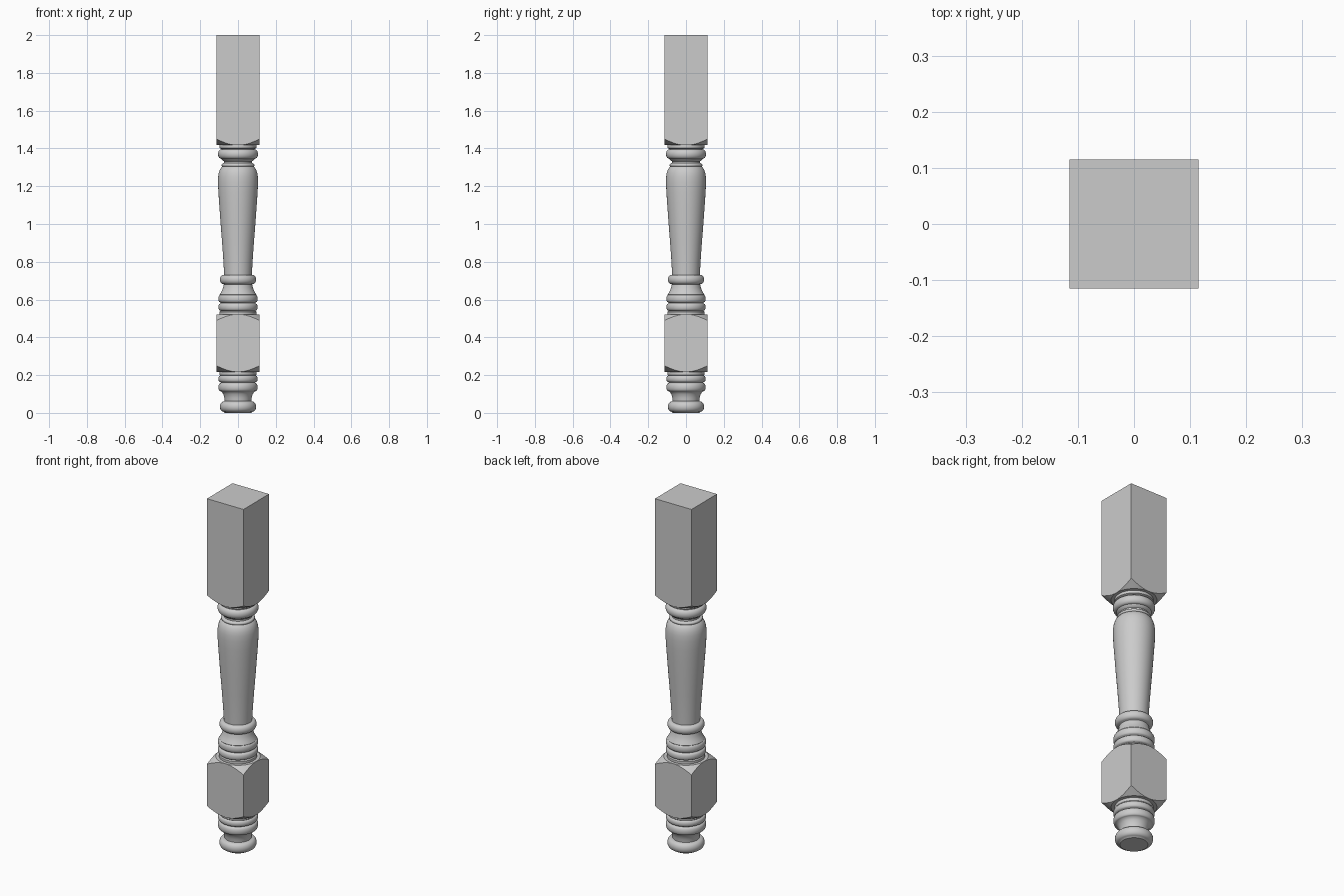
import bpy, bmesh, math

if "Cube" in bpy.data.objects:
    bpy.data.objects.remove(bpy.data.objects["Cube"])

SEG = 64
HALF = 0.115  # half width of the square stock

grey = bpy.data.materials.new("light grey")
grey.diffuse_color = (0.6, 0.6, 0.6, 1)
grey.use_nodes = True
grey.node_tree.nodes["Principled BSDF"].inputs["Base Color"].default_value = grey.diffuse_color


def finish(name, bm, angle):
    bmesh.ops.remove_doubles(bm, verts=bm.verts, dist=1e-5)
    bmesh.ops.recalc_face_normals(bm, faces=bm.faces)
    me = bpy.data.meshes.new(name)
    bm.to_mesh(me)
    bm.free()
    me.materials.append(grey)
    ob = bpy.data.objects.new(name, me)
    bpy.context.collection.objects.link(ob)
    bpy.ops.object.select_all(action='DESELECT')
    ob.select_set(True)
    bpy.context.view_layer.objects.active = ob
    bpy.ops.object.shade_smooth_by_angle(angle=math.radians(angle))


def loft(name, rings, angle):
    """Skin a stack of closed rings and cap both ends."""
    bm = bmesh.new()
    rows = [[bm.verts.new(p) for p in ring] for ring in rings]
    for a, b in zip(rows, rows[1:]):
        for i in range(SEG):
            j = (i + 1) % SEG
            bm.faces.new((a[i], a[j], b[j], b[i]))
    bm.faces.new(rows[0][::-1])
    bm.faces.new(rows[-1])
    finish(name, bm, angle)


def ring(radius, height):
    """radius and height are functions of the angle."""
    out = []
    for i in range(SEG):
        t = 2 * math.pi * i / SEG
        r = radius(t)
        out.append((r * math.cos(t), r * math.sin(t), height(r)))
    return out


def bead(r, z0, z1, rmax):
    """Half-round moulding standing out from radius r."""
    return [(r + (rmax - r) * math.sin(math.pi * k / 10),
             (z0 + z1) / 2 - (z1 - z0) / 2 * math.cos(math.pi * k / 10)) for k in range(11)]


def turned(name, profile):
    loft(name, [ring(lambda t, r=r: r, lambda _, z=z: z) for r, z in profile], 35)


def block(name, z0, z1, top_turned):
    """Square block whose corners are turned to a cone at the ends."""
    def square(t):
        return HALF / max(abs(math.cos(t)), abs(math.sin(t)))

    def circle(t):
        return HALF
    s = 0.7
    rings = [ring(circle, lambda r: z0), ring(square, lambda r: z0 + (r - HALF) * s)]
    if top_turned:
        rings += [ring(square, lambda r: z1 - (r - HALF) * s), ring(circle, lambda r: z1)]
    else:
        rings += [ring(square, lambda r: z1)]
    loft(name, rings, 25)


# square sections
block("upper_block", 1.417, 2.0, False)
block("lower_block", 0.217, 0.522, True)

# turned foot
turned("foot", [(0.07, 0.0)] + bead(0.076, 0.006, 0.06, 0.096)
       + [(0.07, 0.062), (0.072, 0.08), (0.078, 0.1), (0.088, 0.113)]
       + bead(0.094, 0.115, 0.157, 0.104) + [(0.09, 0.16)]
       + bead(0.094, 0.163, 0.197, 0.104) + [(0.097, 0.2), (0.097, 0.22)])

# rings and cove above the lower block
turned("lower_rings", [(0.098, 0.518), (0.098, 0.535), (0.092, 0.54)]
       + bead(0.096, 0.543, 0.578, 0.104) + [(0.092, 0.582)]
       + bead(0.096, 0.586, 0.624, 0.104)
       + [(0.097, 0.626), (0.086, 0.645), (0.079, 0.662), (0.075, 0.68)]
       + bead(0.078, 0.682, 0.73, 0.096) + [(0.07, 0.732)])

# tapered vase shaft
turned("shaft", [(0.073, 0.725), (0.077, 0.8), (0.084, 0.9), (0.092, 1.0), (0.099, 1.1),
                 (0.104, 1.17), (0.106, 1.22), (0.105, 1.25), (0.102, 1.27),
                 (0.096, 1.288), (0.088, 1.3), (0.08, 1.307)])

# collar under the upper block
turned("collar", [(0.08, 1.303)] + bead(0.08, 1.304, 1.32, 0.087)
       + [(0.074, 1.323), (0.074, 1.332), (0.084, 1.338)]
       + bead(0.088, 1.345, 1.395, 0.106)
       + [(0.088, 1.398), (0.098, 1.402), (0.098, 1.42)])
